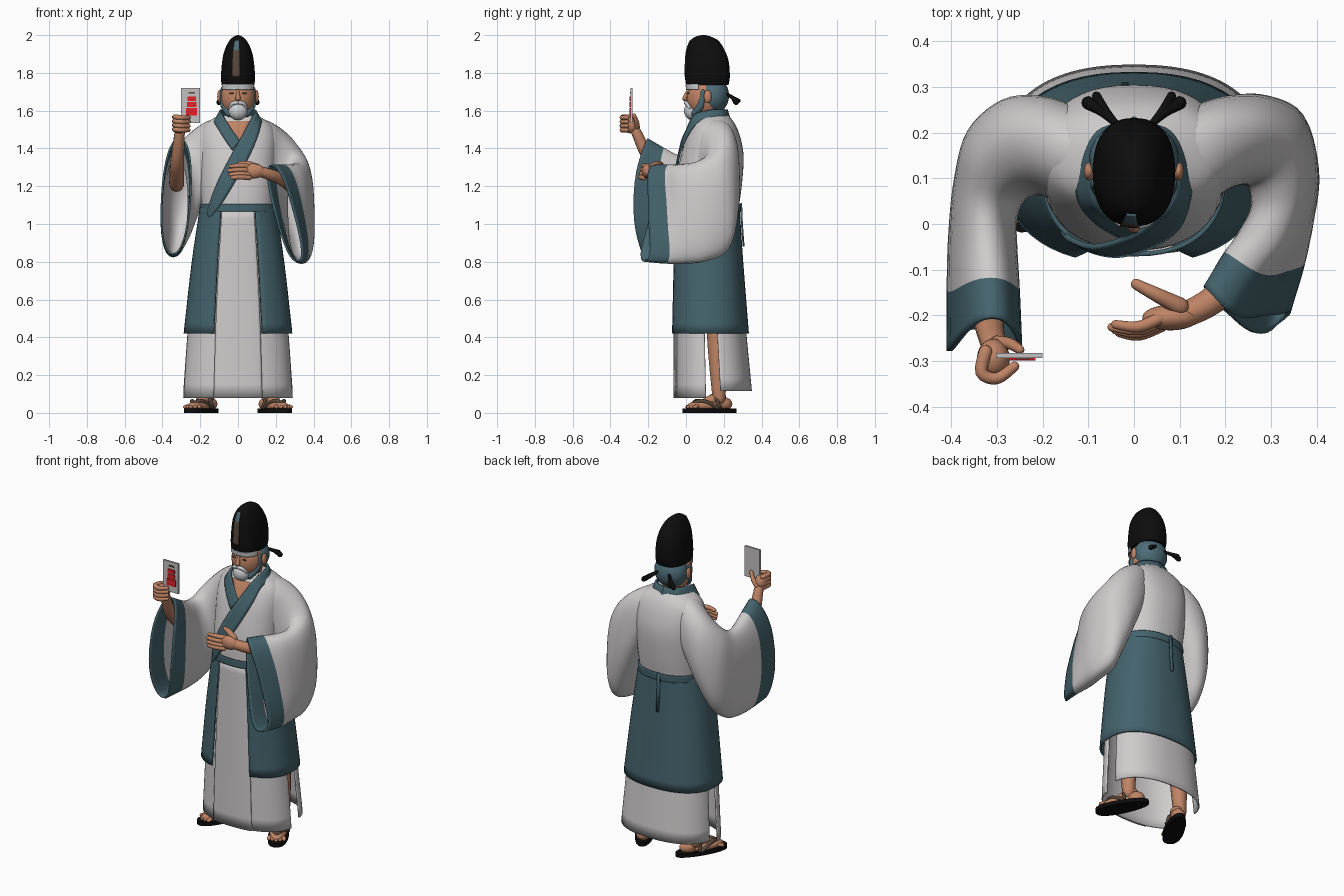
import bpy, bmesh
from math import sin, cos, pi, radians, copysign
from mathutils import Vector, Matrix

if "Cube" in bpy.data.objects:
    bpy.data.objects.remove(bpy.data.objects["Cube"])


def mat(name, r, g, b):
    m = bpy.data.materials.new(name)
    m.diffuse_color = (r, g, b, 1)
    m.use_nodes = True
    m.node_tree.nodes["Principled BSDF"].inputs["Base Color"].default_value = m.diffuse_color
    return m


WHITE = mat("robe_white", .62, .60, .60)
TEAL = mat("trim_teal", .058, .125, .15)
SKIN = mat("skin", .52, .23, .13)
BLACK = mat("black", .004, .004, .004)
HAIR = mat("blue_grey_hair", .075, .15, .185)
BEARD = mat("pale_beard", .60, .62, .64)
BROWN = mat("dark_brown", .10, .065, .045)
CARD = mat("card_grey", .55, .53, .54)
RED = mat("red", .75, .015, .02)


def smooth_path(keys, k=5):
    """Catmull-Rom through tuples of any length."""
    out, n = [], len(keys)
    for i in range(n - 1):
        p = [keys[max(i - 1, 0)], keys[i], keys[i + 1], keys[min(i + 2, n - 1)]]
        for j in range(k):
            t = j / k
            out.append(tuple(.5 * (2 * b + (c - a) * t + (2 * a - 5 * b + 4 * c - d) * t * t
                                   + (3 * b - a - 3 * c + d) * t ** 3) for a, b, c, d in zip(*p)))
    return out + [tuple(keys[-1])]


def loft(name, rings, mats, closed=True, caps=False, thick=0, rule=None):
    """Skin a list of equal-length point rings; rule(ring) gives the material slot."""
    bm = bmesh.new()
    vs = [[bm.verts.new(p) for p in r] for r in rings]
    n = len(rings[0])
    for j in range(len(vs) - 1):
        for i in range(n if closed else n - 1):
            i2 = (i + 1) % n
            f = bm.faces.new((vs[j][i], vs[j][i2], vs[j + 1][i2], vs[j + 1][i]))
            f.material_index = rule(j) if rule else 0
    if caps:
        bm.faces.new(vs[0][::-1])
        bm.faces.new(vs[-1])
    bmesh.ops.recalc_face_normals(bm, faces=bm.faces)
    me = bpy.data.meshes.new(name)
    bm.to_mesh(me)
    bm.free()
    for m in (mats if isinstance(mats, list) else [mats]):
        me.materials.append(m)
    ob = bpy.data.objects.new(name, me)
    bpy.context.collection.objects.link(ob)
    if thick:
        s = ob.modifiers.new("thickness", 'SOLIDIFY')
        s.thickness, s.offset = thick, 0
    return ob


def ring(sec, a0=0, a1=360, n=48, grow=0):
    """Soft-cornered oval at height z from (z, half width, front y, back y)."""
    z, rx, y0, y1 = sec
    m = n if a1 - a0 == 360 else n + 1
    pts = []
    for i in range(m):
        a = radians(a0 + (a1 - a0) * i / n)
        c, s = cos(a), sin(a)
        pts.append(Vector((copysign(abs(c) ** .85, c) * (rx + grow),
                           (y0 + y1) / 2 + copysign(abs(s) ** .85, s) * ((y1 - y0) / 2 + grow), z)))
    return pts


def garment(name, secs, mats, a0=0, a1=360, grow=0, n=48, **kw):
    return loft(name, [ring(s, a0, a1, n, grow) for s in smooth_path(secs)], mats,
                closed=a1 - a0 == 360, **kw)


def tube(name, pts, radii, m, M=Matrix(), n=12):
    """Round-ended tube with changing radius."""
    path = smooth_path([tuple(p) + (r,) for p, r in zip(pts, radii)], 4)
    P = [Vector(p[:3]) for p in path]
    R = [p[3] for p in path]
    d0, d1 = (P[0] - P[1]).normalized(), (P[-1] - P[-2]).normalized()
    ends = [(.5, .87), (.87, .5), (1, .05)]
    P, R = ([P[0] + d0 * R[0] * h for h, _ in ends[::-1]] + P + [P[-1] + d1 * R[-1] * h for h, _ in ends],
            [R[0] * w for _, w in ends[::-1]] + R + [R[-1] * w for _, w in ends])
    rings = []
    for i, p in enumerate(P):
        t = (P[min(i + 1, len(P) - 1)] - P[max(i - 1, 0)]).normalized()
        u = t.orthogonal() if i == 0 else (u - t * u.dot(t))
        u.normalize()
        v = t.cross(u)
        rings.append([M @ (p + (u * cos(2 * pi * k / n) + v * sin(2 * pi * k / n)) * R[i]) for k in range(n)])
    return loft(name, rings, m, caps=True)


def blob(name, c, r, m, M=Matrix()):
    rings = [[M @ Vector((c[0] + r[0] * sin(b) * cos(a), c[1] + r[1] * sin(b) * sin(a), c[2] - r[2] * cos(b)))
              for a in [2 * pi * i / 24 for i in range(24)]]
             for b in [max(.02, min(pi - .02, pi * j / 14)) for j in range(15)]]
    return loft(name, rings, m, caps=True)


# torso and belt
TORSO = [(1.06, .19, -.058, .275), (1.2, .20, -.055, .295), (1.35, .205, -.03, .305),
         (1.45, .205, -.002, .29), (1.525, .18, .03, .262), (1.575, .10, .055, .225)]
garment("robe_torso", TORSO, WHITE, caps=True)
garment("belt", [(1.065, .197, -.066, .285), (1.105, .197, -.066, .286)], TEAL, thick=.01)
loft("belt_cord", [[(x - .02, y, z) for x in (-.008, .008)]
                   for y, z in ((.292, 1.11), (.296, 1.0), (.305, .88))], TEAL, closed=False, thick=.01)

# skirts
WAIST = (1.09, .185, -.05, .265)
front_hem, back_hem = (.08, .288, -.055, .33), (.115, .288, -.055, .345)
garment("skirt_front", [WAIST, (.6, .25, -.052, .3), front_hem], WHITE, 187, 353, thick=.008)
garment("skirt_back", [WAIST, (.6, .25, -.052, .3), back_hem], WHITE, 8, 172, thick=.008)
garment("skirt_centre_panel", [WAIST, (.6, .25, -.052, .3), front_hem], WHITE, 248, 292, grow=.009, n=16, thick=.006)
garment("overskirt", [(1.1, .195, -.062, .278), (.8, .24, -.073, .298), (.42, .283, -.083, .328)],
        TEAL, -67, 247, thick=.01)

# crossed collar, projected onto the torso front
DENSE = smooth_path(TORSO)


def on_chest(x, z, off):
    _, rx, y0, y1 = min(DENSE, key=lambda s: abs(s[0] - z))
    for a, b in zip(DENSE, DENSE[1:]):
        if a[0] <= z <= b[0]:
            t = (z - a[0]) / (b[0] - a[0])
            rx, y0, y1 = [a[k] + (b[k] - a[k]) * t for k in (1, 2, 3)]
    q = max(0, 1 - min(1, abs(x / rx)) ** (2 / .85)) ** .425
    return (x, (y0 + y1) / 2 - (y1 - y0) / 2 * q - off, z)


def band(name, pairs, m, thick=.012):
    path = smooth_path([tuple(a) + tuple(b) for a, b in pairs], 6)
    loft(name, [[Vector(p[:3]).lerp(Vector(p[3:]), i / 4) for i in range(5)] for p in path],
         m, closed=False, thick=thick)


def neck_band(s):
    return [((0, .238, 1.535), (0, .215, 1.605)), ((s * .085, .21, 1.54), (s * .07, .185, 1.605)),
            ((s * .12, .13, 1.545), (s * .092, .12, 1.60)), ((s * .12, .055, 1.53), (s * .08, .045, 1.575))]


def lapel(rows, off):
    return [(on_chest(a, b, off), on_chest(c, d, off)) for a, b, c, d in rows]


band("collar_under", neck_band(-1) + lapel([(-.085, 1.47, -.04, 1.51), (-.03, 1.39, .01, 1.44)], .008), TEAL)
band("collar_over", neck_band(1) + lapel([(.10, 1.45, .04, 1.50), (.05, 1.34, -.005, 1.42),
                                          (-.03, 1.2, -.085, 1.27), (-.10, 1.09, -.14, 1.14),
                                          (-.15, 1.03, -.16, 1.06)], .014), TEAL)
band("chest_skin", lapel([(-.065, 1.545, .065, 1.545), (-.04, 1.49, .04, 1.49), (-.005, 1.41, .005, 1.41)], .004),
     SKIN, .004)


# wide sleeves: top point, bottom point, half-width x, half-width y at top and at bottom
def sleeve(name, secs, cuff, bow, square):
    rings, k, n = [], 5, 32
    path = smooth_path(secs, k)
    for j, p in enumerate(path):
        T, B = Vector(p[:3]), Vector(p[3:6])
        b = Vector(bow) * (j / (len(path) - 1)) ** 3
        row = []
        for i in range(n):
            c, s = cos(2 * pi * i / n), sin(2 * pi * i / n)
            W = Vector((p[6], p[7] + (p[8] - p[7]) * (1 - c) / 2, 0))
            row.append((T + B) / 2 + (T - B) / 2 * copysign(abs(c) ** square, c)
                       + W * copysign(abs(s) ** square, s) + b * s * s)
        rings.append(row)
    loft(name, rings, [WHITE, TEAL], thick=.01, rule=lambda j: int(j >= cuff * k))


sleeve("left_sleeve", [
    (.10, .15, 1.56, .14, .17, 1.25, 0, .09, .09), (.18, .16, 1.53, .18, .17, 1.12, .02, .11, .11),
    (.26, .17, 1.465, .24, .19, .98, .04, .09, .10), (.32, .14, 1.375, .30, .18, .85, .06, .06, .08),
    (.325, .055, 1.325, .335, .09, .805, .07, .02, .05), (.285, -.03, 1.312, .335, -.01, .795, .07, -.02, .035),
    (.235, -.085, 1.31, .335, -.11, .795, .06, -.04, .04), (.18, -.165, 1.31, .315, -.22, .805, .05, -.055, .045)],
    6, (0, 0, 0), .75)
sleeve("right_sleeve", [
    (-.10, .15, 1.56, -.14, .17, 1.25, 0, .09, .09), (-.18, .16, 1.53, -.18, .17, 1.15, -.02, .11, .11),
    (-.26, .16, 1.465, -.23, .18, 1.04, -.04, .10, .1), (-.315, .11, 1.39, -.285, .16, .92, -.06, .075, .07),
    (-.325, .04, 1.35, -.325, .09, .85, -.065, .04, .04), (-.322, -.04, 1.36, -.34, .0, .83, -.07, .01, .01),
    (-.315, -.12, 1.40, -.345, -.10, .83, -.073, 0, 0), (-.31, -.205, 1.45, -.345, -.23, .84, -.075, 0, 0)],
    6, (0, -.06, 0), .88)

# left arm and open hand
tube("left_forearm", [(.30, 0, 1.19), (.235, -.10, 1.235), (.175, -.165, 1.26), (.11, -.2, 1.28)],
     [.038, .034, .031, .028], SKIN)
blob("left_palm", (.08, -.205, 1.28), (.062, .028, .04), SKIN)
for i, z in enumerate((1.305, 1.283, 1.262, 1.245)):
    y = -.215 - .006 * i
    tube("left_finger_%d" % i, [(.06, y + .01, z), (.01, y - .01, z + .004), (-.048 + .008 * abs(i - 1), y - .005, z)],
         [.014, .013, .010], SKIN)
tube("left_thumb", [(.10, -.18, 1.30), (.05, -.155, 1.318), (.005, -.132, 1.318)], [.020, .016, .012], SKIN)

# right arm and fist
tube("right_forearm", [(-.325, -.02, 1.21), (-.322, -.18, 1.33), (-.308, -.265, 1.49)], [.040, .036, .027], SKIN)
blob("right_palm", (-.308, -.295, 1.525), (.036, .044, .045), SKIN)
for i in range(4):
    z = 1.497 + .022 * i
    tube("right_finger_%d" % i, [(-.325, -.28, z), (-.334, -.325, z + .004), (-.30, -.338, z), (-.262, -.312, z)],
         [.015, .014, .013, .011], SKIN)
tube("right_thumb", [(-.30, -.26, 1.51), (-.272, -.262, 1.54), (-.25, -.275, 1.575)], [.016, .013, .010], SKIN)


# held card with plain red patches
def plate(name, x0, x1, z0, z1, y0, y1, m):
    loft(name, [[(x0, y, z0), (x1, y, z0), (x1, y, z1), (x0, y, z1)] for y in (y0, y1)], m, caps=True)


plate("card", -.302, -.20, 1.535, 1.72, -.293, -.282, CARD)
for i, (w, z0, z1) in enumerate(((.029, 1.575, 1.615), (.024, 1.62, 1.645), (.022, 1.652, 1.675))):
    plate("card_patch_%d" % i, -.245 - w, -.245 + w, z0, z1, -.299, -.293, RED)
plate("card_top_patch", -.262, -.228, 1.69, 1.698, -.297, -.293, BROWN)

# head, hair and beard
tube("neck", [(0, .145, 1.46), (0, .125, 1.62)], [.062, .056], SKIN)
blob("head", (0, .10, 1.665), (.092, .098, .112), SKIN)
blob("hair", (0, .142, 1.68), (.099, .086, .098), HAIR)
tube("nose", [(0, .006, 1.70), (0, -.006, 1.665)], [.008, .014], SKIN)
blob("chin_beard", (0, .032, 1.598), (.05, .042, .048), BEARD)
for s, side in ((1, "left"), (-1, "right")):
    blob(side + "_ear", (s * .098, .115, 1.675), (.012, .02, .034), SKIN)
    tube(side + "_jaw_beard", [(s * .083, .09, 1.70), (s * .074, .08, 1.63), (s * .045, .048, 1.585)],
         [.012, .02, .02], HAIR)
    tube(side + "_moustache", [(s * .005, -.002, 1.643), (s * .03, .004, 1.637), (s * .046, .02, 1.615)],
         [.010, .010, .007], BEARD)
    blob(side + "_eye", (s * .034, .012, 1.692), (.014, .006, .005), BROWN)
    tube(side + "_eyebrow", [(s * .018, .006, 1.714), (s * .055, .022, 1.714)], [.006, .005], BEARD)
    # hat ribbons
    for i, (x, y, z) in enumerate(((.10, .265, 1.645), (.082, .28, 1.652))):
        tube("%s_hat_ribbon_%d" % (side, i), [(s * .035, .215, 1.69), (s * (x + .04) / 2, .245, 1.67), (s * x, y, z)],
             [.007, .010, .015 - .005 * i], BLACK)

# tall hat
HAT = [(1.735, .087, .0, .225), (1.78, .09, -.005, .232), (1.86, .084, -.002, .226), (1.92, .071, .004, .205),
       (1.97, .046, .022, .172), (1.992, .022, .052, .132), (2.0, .004, .082, .102)]
garment("hat", HAT, BLACK, caps=True)
garment("headband", [(1.712, .087, .004, .215), (1.74, .087, .0, .22)], BEARD, 200, 340, thick=.006)
garment("hat_stripe", HAT[1:5], [BROWN, HAIR], 254, 274, grow=.002, n=6, thick=.004, rule=lambda j: int(j > 9))

# legs and sandals, toes turned out
for s, side in ((1, "left"), (-1, "right")):
    M = (Matrix.Translation((s * .19, .125, 0)) @ Matrix.Rotation(radians(28 * s), 4, 'Z')
         @ Matrix.Diagonal((1.2, 1.06, 1.05, 1)))
    outline = [(.046 * copysign(abs(sin(a)) ** .8, sin(a)) * (1 - .15 * cos(a)), .148 * cos(a))
               for a in [2 * pi * i / 32 for i in range(32)]]
    loft(side + "_sole", [[M @ Vector((x, y, z)) for x, y in outline] for z in (0, .022)], BLACK, caps=True)
    tube(side + "_leg", [(s * .15, .155, .75), (s * .18, .165, .35), (s * .185, .175, .08)], [.066, .052, .036], SKIN)
    blob(side + "_foot", (0, -.02, .035), (.04, .105, .028), SKIN, M)
    blob(side + "_heel", (0, .075, .045), (.034, .05, .035), SKIN, M)
    tube(side + "_instep", [(0, .055, .08), (0, -.04, .045)], [.032, .022], SKIN, M)
    for i in range(5):
        x = (i - 2) * .016
        tube("%s_toe_%d" % (side, i), [(x, -.09, .034), (x * 1.1, -.122 + abs(x) * .5, .03)], [.010, .009], SKIN, M)
    for t in (-1, 1):
        tube("%s_strap_%d" % (side, t), [(0, -.095, .05), (t * .026, -.05, .06), (t * .042, .02, .025)],
             [.008, .010, .009], BROWN, M)
    tube(side + "_ankle_strap", [(-.04, .03, .03), (-.025, .02, .075), (.025, .02, .075), (.04, .03, .03)],
         [.008] * 4, BROWN, M)

# smooth shading with sharp rims
bpy.ops.object.select_all(action='SELECT')
bpy.context.view_layer.objects.active = bpy.context.selected_objects[0]
bpy.ops.object.shade_smooth_by_angle(angle=radians(45))
